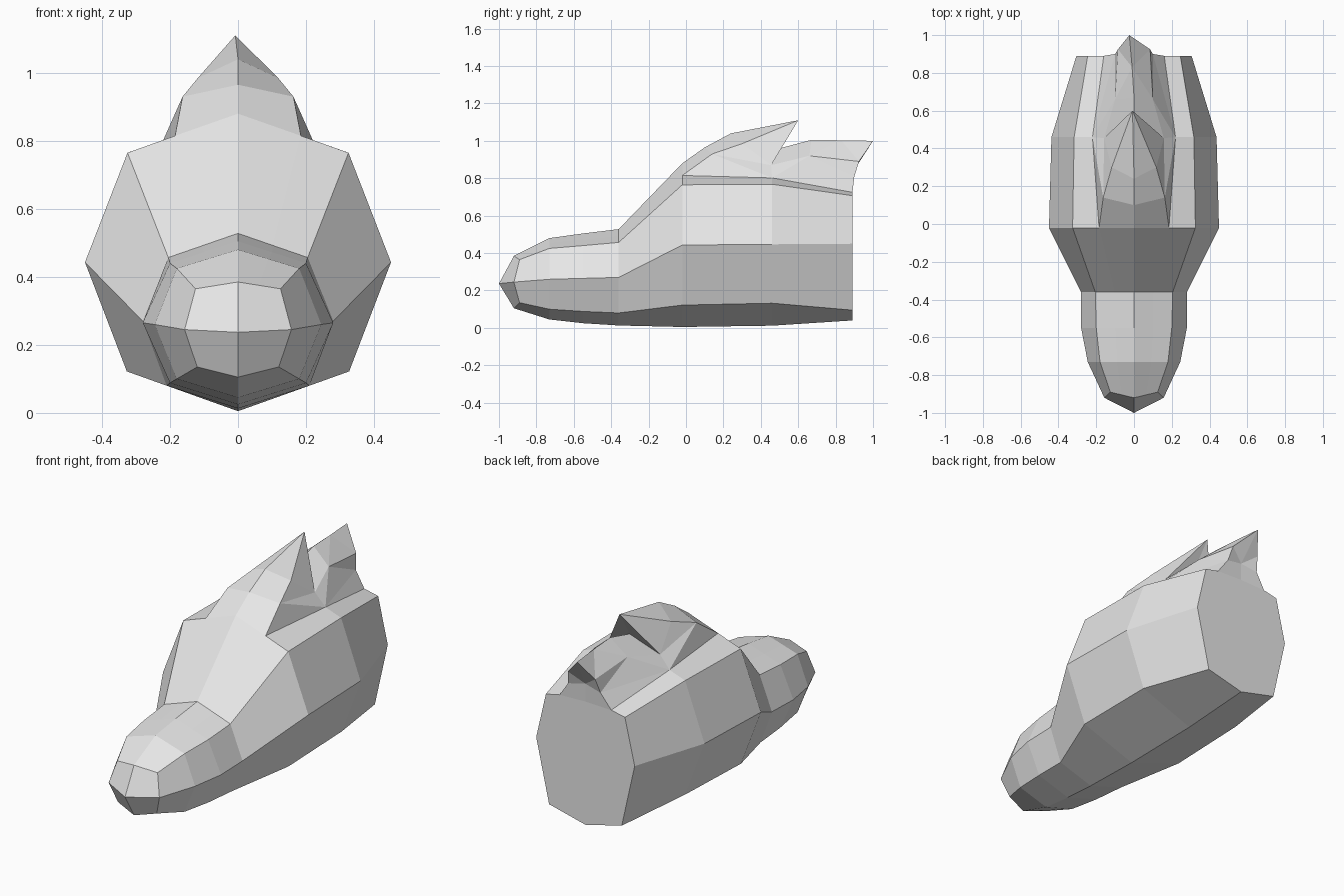
import bpy
import bmesh

cube = bpy.data.objects.get("Cube")
if cube:
    bpy.data.objects.remove(cube, do_unlink=True)

grey = bpy.data.materials.new("plain grey")
grey.use_nodes = True
grey.diffuse_color = (0.8, 0.8, 0.8, 1)
grey.node_tree.nodes["Principled BSDF"].inputs["Base Color"].default_value = grey.diffuse_color


def finish(name, bm):
    bmesh.ops.remove_doubles(bm, verts=bm.verts, dist=0.0005)
    bmesh.ops.recalc_face_normals(bm, faces=bm.faces)
    mesh = bpy.data.meshes.new(name)
    bm.to_mesh(mesh)
    bm.free()
    mesh.materials.append(grey)
    bpy.context.collection.objects.link(bpy.data.objects.new(name, mesh))


def mirrored_part(name, points, faces):
    """Build faces from named points on both sides; central points are shared."""
    bm = bmesh.new()
    for side in (1, -1):
        verts = {}
        for key, (x, y, z) in points.items():
            verts[key] = bm.verts.new((x * side if x > 0.05 else x, y, z))
        for face in faces:
            bm.faces.new([verts[k] for k in face.split()])
    finish(name, bm)


# Head and muzzle: half sections of top, shoulder, brow, cheek, jaw, chin
def section(y, top, shoulder, brow, cheek, jaw, chin):
    if shoulder is None:
        shoulder = (brow[0] / 2, (top + brow[1]) / 2)
    right = [shoulder, brow, cheek, jaw]
    ring = [(0, top)] + right + [(0, chin)] + [(-x, z) for x, z in reversed(right)]
    return [(x, y, z) for x, z in ring]


sections = [
    section(-0.91, .385, None, (.125, .365), (.157, .245), (.12, .135), .105),
    section(-0.73, .48, None, (.18, .425), (.245, .26), (.18, .10), .045),
    section(-0.55, .505, None, (.20, .44), (.28, .265), (.20, .088), .025),
    section(-0.36, .528, None, (.205, .457), (.28, .27), (.21, .08), .013),
    section(-0.02, .88, (.185, .815), (.325, .765), (.45, .443), (.327, .122), .005),
    section(0.46, .80, (.22, .802), (.317, .768), (.437, .447), (.32, .132), .012),
    section(0.89, .73, (.16, .725), (.245, .707), (.305, .45), (.225, .095), .04),
]
bm = bmesh.new()
loops = [[bm.verts.new(p) for p in ring] for ring in sections]
for a, b in zip(loops, loops[1:]):
    for i in range(len(a)):
        j = (i + 1) % len(a)
        bm.faces.new((a[i], a[j], b[j], b[i]))

# Nose cap: brow and jaw corners sit further back than the middle points
nose = loops[0]
for i, v in enumerate(nose):
    v.co.y = -0.89 if i in (2, 4, 6, 8) else -0.92
for i in (1, 9):
    nose[i].co.y = -0.905
tip = bm.verts.new((0, -1, 0.237))
for path in ((0, 1, 2, 3), (3, 4, 5), (5, 6, 7), (7, 8, 9, 0)):
    bm.faces.new([tip] + [nose[i] for i in path])

# Flat back of the neck, divided down the middle
back = loops[-1]
bm.faces.new(back[:6])
bm.faces.new(back[5:] + back[:1])
finish("head", bm)

# Front tuft, overhanging backwards to a point
mirrored_part("front_tuft", {
    "front": (0, -.02, .88), "base": (.185, -.02, .815),
    "ridge": (0, .10, .965), "bulge": (.163, .14, .93),
    "crown": (0, .24, 1.04), "upper": (.118, .30, .985),
    "tip": (-.008, .60, 1.11), "notch": (.158, .455, .87),
    "heel": (.22, .46, .802), "root": (0, .50, .96),
}, ["front base bulge ridge", "ridge bulge upper crown", "crown upper tip",
    "upper notch tip", "base heel bulge", "bulge heel notch", "bulge notch upper",
    "tip notch root"])

# Rear tuft, rising from the notch to the rear point
mirrored_part("rear_tuft", {
    "root": (0, .50, .96), "notch": (.158, .455, .87), "heel": (.22, .46, .802),
    "ridge": (0, .67, 1.005), "bulge": (.10, .66, .92),
    "crest": (-.01, .83, 1.003), "tip": (-.025, 1.0, 1.0),
    "rear": (.085, .925, .89), "base": (.10, .90, .81),
    "end": (.16, .89, .725), "hollow": (0, .89, .83), "floor": (0, .89, .73),
}, ["root notch bulge ridge", "notch heel bulge", "heel end base", "heel base bulge",
    "bulge base rear", "ridge bulge crest", "crest bulge rear", "crest rear tip",
    "tip rear hollow", "rear base hollow", "base end floor hollow"])
